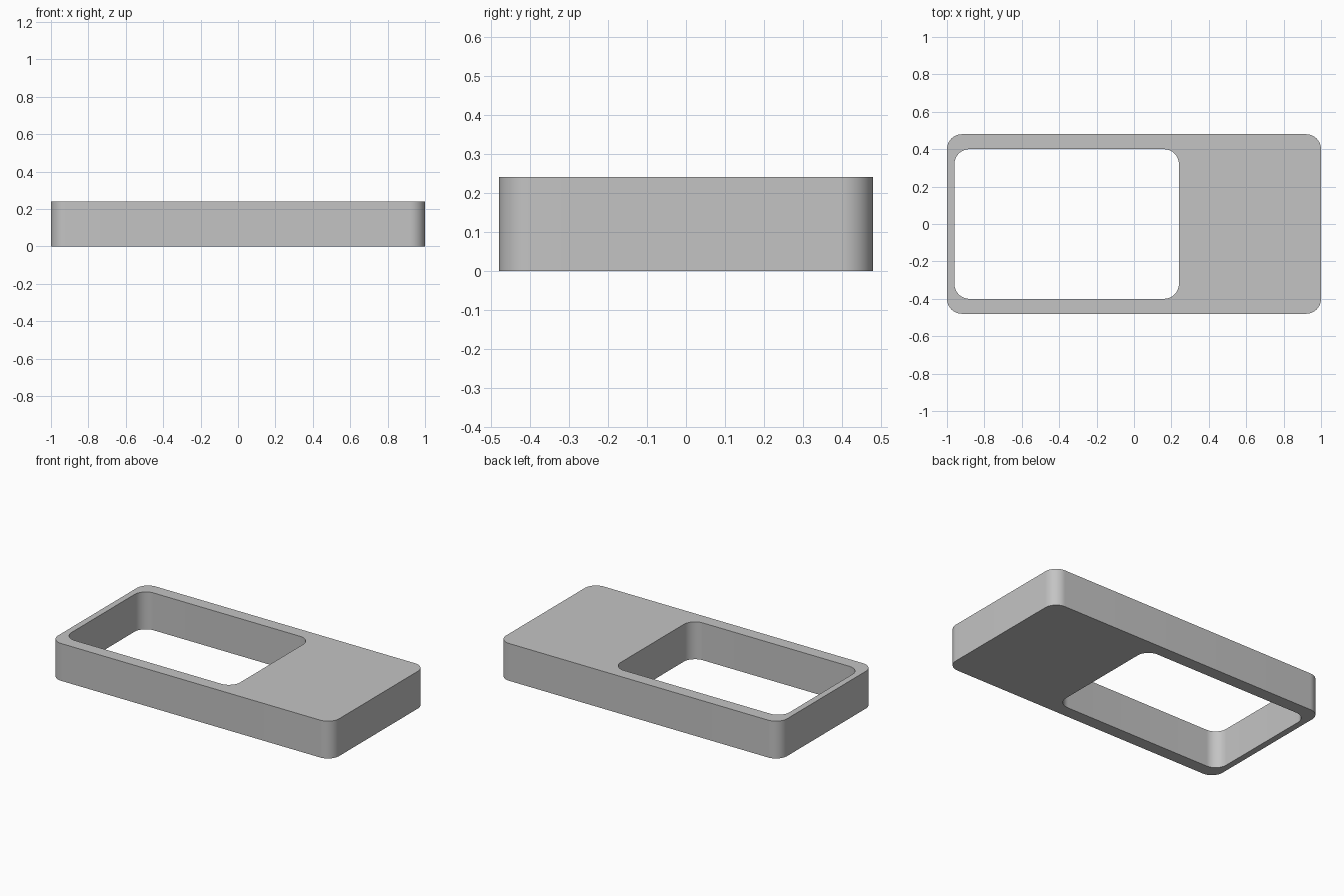
import bpy
import bmesh
from math import cos, sin, pi

HEIGHT = 0.24
CORNER_STEPS = 16

if "Cube" in bpy.data.objects:
    bpy.data.objects.remove(bpy.data.objects["Cube"], do_unlink=True)


def rounded_rectangle(x0, x1, y0, y1, radius):
    """Counter-clockwise outline with four rounded corners."""
    centres = [(x1 - radius, y1 - radius), (x0 + radius, y1 - radius),
               (x0 + radius, y0 + radius), (x1 - radius, y0 + radius)]
    points = []
    for corner, (cx, cy) in enumerate(centres):
        for step in range(CORNER_STEPS + 1):
            angle = (corner + step / CORNER_STEPS) * pi / 2
            points.append((cx + radius * cos(angle), cy + radius * sin(angle)))
    return points


def ring(bm, outline, z):
    return [bm.verts.new((x, y, z)) for x, y in outline]


def bridge(bm, a, b):
    count = len(a)
    for i in range(count):
        j = (i + 1) % count
        bm.faces.new((a[i], a[j], b[j], b[i]))


# Slab outline and the off-centre window through it
outer = rounded_rectangle(-1, 1, -0.48, 0.48, 0.08)
window = rounded_rectangle(-0.96, 0.24, -0.4, 0.4, 0.08)

# Outer wall, top, window wall and underside
bm = bmesh.new()
loops = [ring(bm, outer, 0), ring(bm, outer, HEIGHT),
         ring(bm, window, HEIGHT), ring(bm, window, 0)]
for i, loop in enumerate(loops):
    bridge(bm, loop, loops[(i + 1) % len(loops)])
bmesh.ops.recalc_face_normals(bm, faces=bm.faces)
mesh = bpy.data.meshes.new("frame_plate")
bm.to_mesh(mesh)
bm.free()

plate = bpy.data.objects.new("frame_plate", mesh)
bpy.context.collection.objects.link(plate)

# Plain grey finish
grey = bpy.data.materials.new("plain_grey")
grey.use_nodes = True
colour = (0.55, 0.55, 0.55, 1)
grey.diffuse_color = colour
grey.node_tree.nodes["Principled BSDF"].inputs["Base Color"].default_value = colour
mesh.materials.append(grey)

# Smooth corners, crisp rims
bpy.ops.object.select_all(action="DESELECT")
plate.select_set(True)
bpy.context.view_layer.objects.active = plate
bpy.ops.object.shade_smooth_by_angle(angle=pi / 6)
